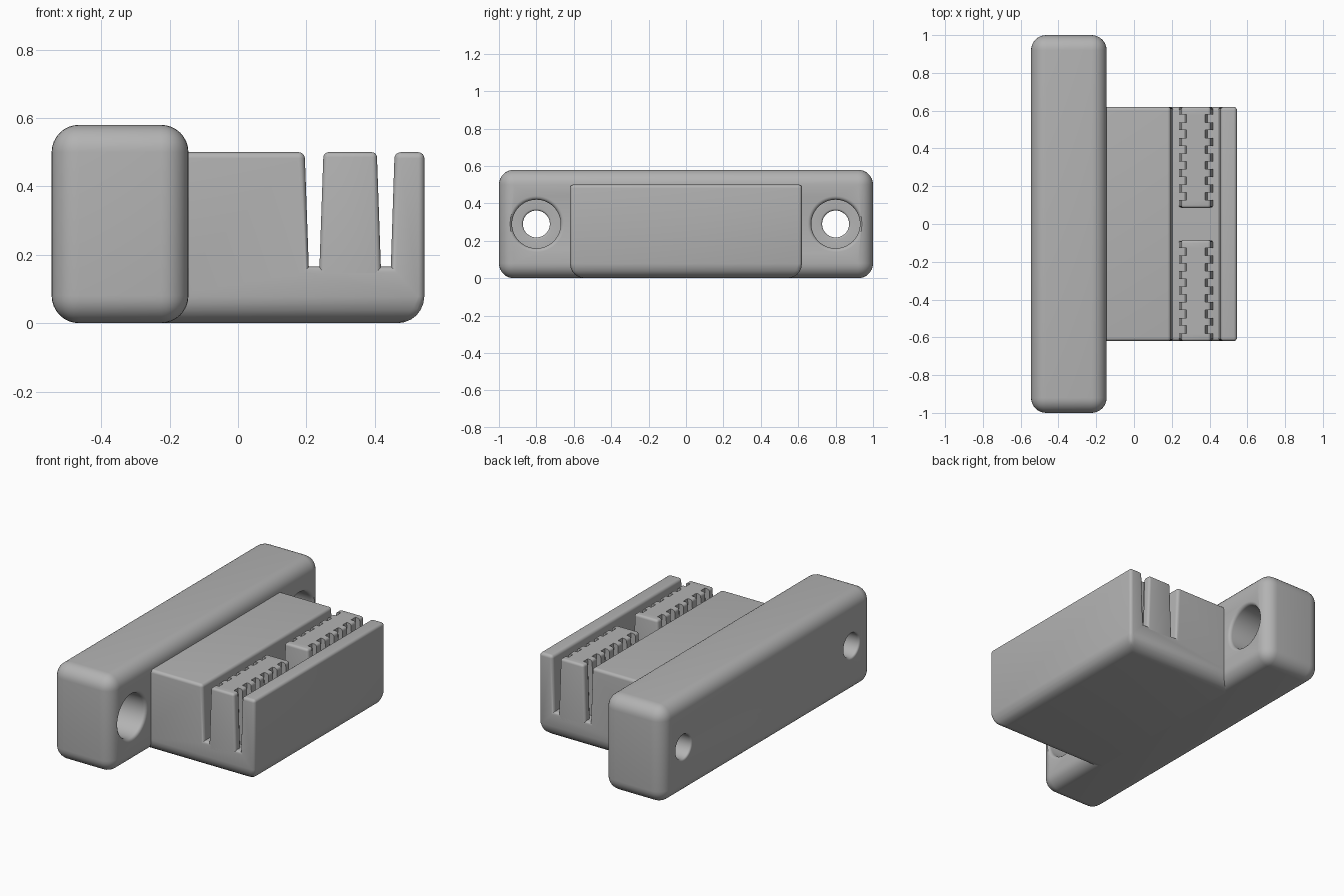
import bpy, bmesh, math
from mathutils import Vector

if "Cube" in bpy.data.objects:
    bpy.data.objects.remove(bpy.data.objects["Cube"])

GREY = (0.45, 0.45, 0.45, 1)
mat = bpy.data.materials.new("matte grey")
mat.use_nodes = True
mat.diffuse_color = GREY
mat.node_tree.nodes["Principled BSDF"].inputs["Base Color"].default_value = GREY


def make_object(name, bm):
    bmesh.ops.recalc_face_normals(bm, faces=bm.faces)
    mesh = bpy.data.meshes.new(name)
    bm.to_mesh(mesh)
    bm.free()
    ob = bpy.data.objects.new(name, mesh)
    bpy.context.collection.objects.link(ob)
    mesh.materials.append(mat)
    return ob


def activate(ob):
    bpy.ops.object.select_all(action="DESELECT")
    ob.select_set(True)
    bpy.context.view_layer.objects.active = ob


def extrude_profile(points, offset):
    bm = bmesh.new()
    face = bm.faces.new([bm.verts.new(p) for p in points])
    new = bmesh.ops.extrude_face_region(bm, geom=[face])["geom"]
    top = [v for v in new if isinstance(v, bmesh.types.BMVert)]
    bmesh.ops.translate(bm, verts=top, vec=offset)
    bmesh.ops.recalc_face_normals(bm, faces=bm.faces)
    return bm, top


def finish(ob):
    activate(ob)
    for m in list(ob.modifiers):
        bpy.ops.object.modifier_apply(modifier=m.name)
    bpy.ops.object.shade_smooth_by_angle(angle=math.radians(35))


# Mounting bar, rounded on every edge
X0, X1, TALL = -0.545, -0.145, 0.58
bm, _ = extrude_profile([(X0, -1, 0), (X1, -1, 0), (X1, -1, TALL), (X0, -1, TALL)], (0, 2, 0))
bmesh.ops.bevel(bm, geom=bm.edges[:], offset=0.08, segments=8, profile=0.5, affect="EDGES")
bar = make_object("mounting_bar", bm)


# Counterbored screw holes with rounded rims
def rim(x, r, size, toward):
    """Quarter-round flare of a hole opening."""
    steps = [i / 4 * math.pi / 2 for i in range(5)]
    return [(x + toward * size * (1 - math.sin(a)), r + size * (1 - math.cos(a)))
            for a in steps]


FLOOR = -0.42
bore = rim(X1, 0.13, 0.02, -1)
pilot_front = rim(FLOOR, 0.072, 0.011, -1)
pilot_back = rim(X0, 0.072, 0.012, 1)
outline = [(X1 + 0.1, 0), (X1 + 0.1, 0.15)] + bore[::-1] + [(FLOOR, 0.13)]
outline += pilot_front[::-1] + pilot_back + [(X0 - 0.1, 0.084), (X0 - 0.1, 0)]

for side in (-1, 1):
    bm = bmesh.new()
    verts = [bm.verts.new((x, side * 0.8, 0.29 + r)) for x, r in outline]
    edges = [bm.edges.new(pair) for pair in zip(verts, verts[1:])]
    bmesh.ops.spin(bm, geom=verts + edges, cent=(0, side * 0.8, 0.29), axis=(1, 0, 0),
                   angle=math.tau, steps=48, use_merge=True)
    bmesh.ops.remove_doubles(bm, verts=bm.verts, dist=0.0002)
    cutter = make_object("hole_cutter", bm)
    cutter.hide_render = True
    activate(bar)
    mod = bar.modifiers.new("hole", "BOOLEAN")
    mod.operation, mod.object, mod.solver = "DIFFERENCE", cutter, "EXACT"
    bpy.ops.object.modifier_apply(modifier=mod.name)
    bpy.data.objects.remove(cutter)
finish(bar)

# Clamp body: thick block, channel floor and thin outer wall
INNER, OUTER, HALF, TOP, DECK = -0.225, 0.545, 0.62, 0.5, 0.165
section = [(INNER, 0), (OUTER, 0), (OUTER, TOP), (0.458, TOP), (0.447, DECK),
           (0.207, DECK), (0.195, TOP), (INNER, TOP)]
bm, _ = extrude_profile([(x, -HALF, z) for x, z in section], (0, 2 * HALF, 0))
weight = bm.edges.layers.float.new("bevel_weight_edge")
for e in bm.edges:
    a, b = (v.co for v in e.verts)
    if max(a.x, b.x) < INNER + 0.01 or not e.is_convex:
        continue
    e[weight] = 1 if max(a.z, b.z) < 0.01 else 0.23
    if max(a.z, b.z) > TOP - 0.01 and min(a.x, b.x) < INNER + 0.01:
        e[weight] = 0.23
body = make_object("clamp_body", bm)
mod = body.modifiers.new("rounding", "BEVEL")
mod.limit_method, mod.width, mod.segments = "WEIGHT", 0.078, 6
finish(body)

# Two toothed ribs standing in the channel
MID, TOOTH_X, CORE_X, GAP, TEETH = 0.328, 0.091, 0.062, 0.085, 7
pitch = (HALF - GAP) / (TEETH * 2 - 1)
for side, label in ((-1, "front"), (1, "back")):
    right_side = []
    for i in range(TEETH * 2 - 1):
        half_width = TOOTH_X if i % 2 == 0 else CORE_X
        right_side += [(half_width, GAP + i * pitch), (half_width, GAP + (i + 1) * pitch)]
    plan = right_side + [(-x, y) for x, y in reversed(right_side)]
    bm, top = extrude_profile([(MID + x, side * y, 0.13) for x, y in plan],
                              (0, 0, TOP - 0.13))
    for v in top:
        v.co.x -= math.copysign(0.013, v.co.x - MID)

    # Round the rib ends and the long top edges
    def rounded(e):
        a, b = (v.co for v in e.verts)
        at_end = all(abs(abs(p.y) - lim) < 0.001 for p in (a, b) for lim in
                     [min((GAP, HALF), key=lambda k: abs(abs(p.y) - k))])
        on_top = min(a.z, b.z) > TOP - 0.01
        upright = abs(a.z - b.z) > 0.1
        return (on_top and abs(a.y - b.y) > 0.01) or (at_end and (on_top or upright))

    bmesh.ops.bevel(bm, geom=[e for e in bm.edges if rounded(e)], offset=0.015,
                    segments=4, profile=0.5, affect="EDGES", clamp_overlap=True)
    finish(make_object(label + "_toothed_rib", bm))
